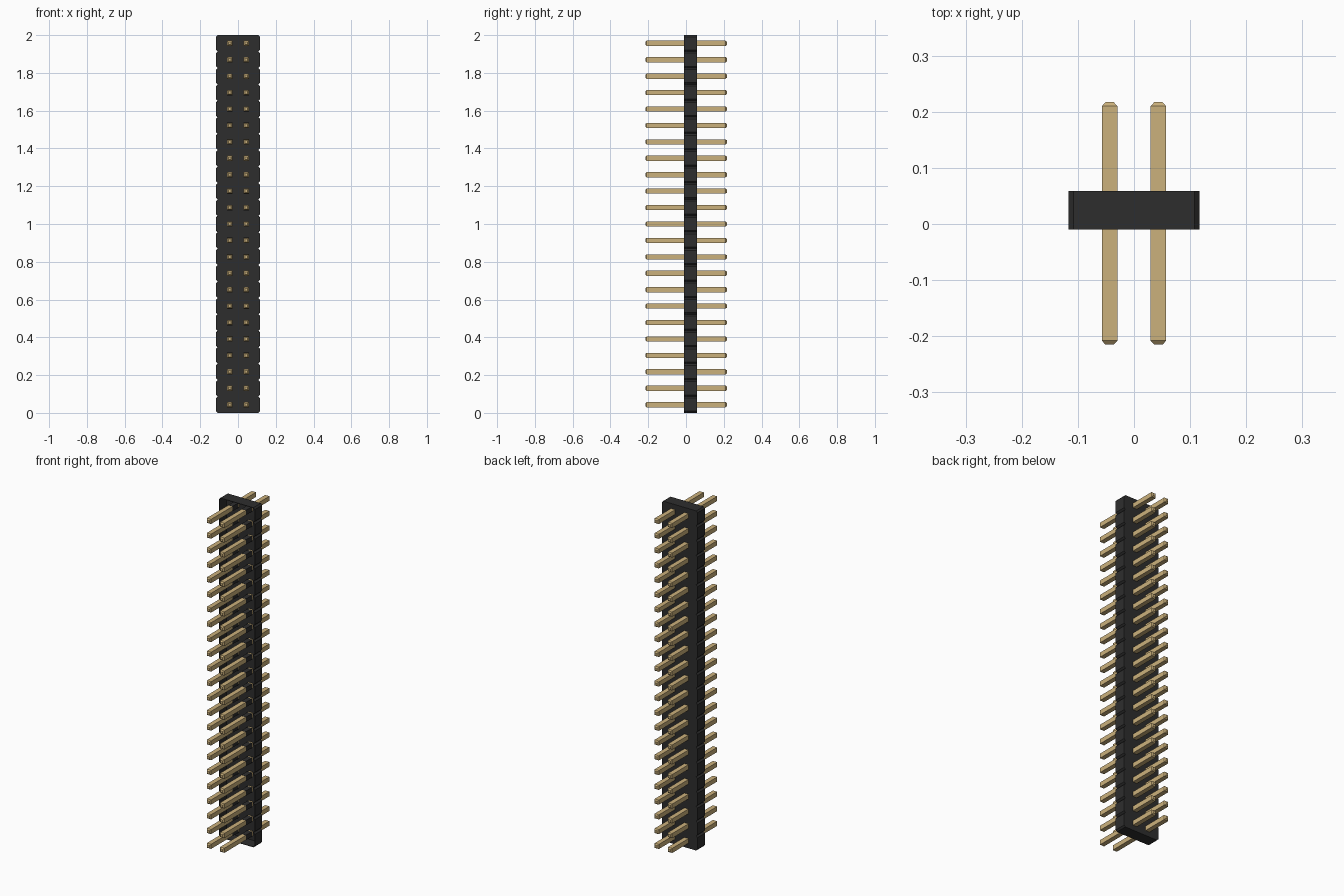
import bpy, bmesh

cube = bpy.data.objects.get("Cube")
if cube:
    bpy.data.objects.remove(cube, do_unlink=True)

ROWS = 23
PITCH = 2.0 / ROWS
HALF_W = 0.1165          # housing half width
NOTCH = 0.0087           # chamfer between neighbouring rows
FRONT, BACK = -0.01, 0.059


def material(name, rgb, rough):
    m = bpy.data.materials.new(name)
    m.use_nodes = True
    m.diffuse_color = (*rgb, 1)
    bsdf = m.node_tree.nodes["Principled BSDF"]
    bsdf.inputs["Base Color"].default_value = (*rgb, 1)
    bsdf.inputs["Roughness"].default_value = rough
    return m


black = material("black plastic", (0.027, 0.027, 0.027), 0.6)
gold = material("gold metal", (0.60, 0.44, 0.20), 0.5)


def finish(bm, name, mat):
    bmesh.ops.recalc_face_normals(bm, faces=bm.faces)
    mesh = bpy.data.meshes.new(name)
    bm.to_mesh(mesh)
    bm.free()
    mesh.materials.append(mat)
    obj = bpy.data.objects.new(name, mesh)
    bpy.context.collection.objects.link(obj)
    return obj


def square_bar(bm, x, z, profile):
    """Square bar along y; profile is a list of (y, half width)."""
    rings = [[bm.verts.new((x + sx * h, y, z + sz * h))
              for sx, sz in ((-1, -1), (1, -1), (1, 1), (-1, 1))]
             for y, h in profile]
    for a, b in zip(rings, rings[1:]):
        for i in range(4):
            j = (i + 1) % 4
            bm.faces.new((a[i], a[j], b[j], b[i]))
    bm.faces.new(rings[0])
    bm.faces.new(rings[-1])


def bar_grid(name, mat, profile):
    bm = bmesh.new()
    for row in range(ROWS):
        for side in (-1, 1):
            square_bar(bm, side * PITCH / 2, (row + 0.5) * PITCH, profile)
    return finish(bm, name, mat)


# Housing: notched outline swept from back to front, closed at the back
edge = [(HALF_W - NOTCH, 0)]
for row in range(ROWS):
    z0, z1 = row * PITCH, (row + 1) * PITCH
    edge += [(HALF_W, z0 + NOTCH), (HALF_W, z1 - NOTCH), (HALF_W - NOTCH, z1)]
outline = edge + [(-x, z) for x, z in reversed(edge)]

bm = bmesh.new()
front = [bm.verts.new((x, FRONT, z)) for x, z in outline]
back = [bm.verts.new((x, BACK, z)) for x, z in outline]
n = len(outline)
for i in range(n):
    j = (i + 1) % n
    bm.faces.new((front[i], front[j], back[j], back[i]))
# Back wall as one clean strip per row: core plus the two chamfered tabs
m = len(edge)
for row in range(ROWS):
    k = 3 * row
    right = [back[k + i] for i in range(4)]
    left = [back[n - 1 - k - i] for i in range(4)]
    bm.faces.new(right + left[::-1])
housing = finish(bm, "housing", black)
wall = housing.modifiers.new("wall", 'SOLIDIFY')
wall.thickness = 0.003
wall.offset = -1

# Moulded sleeves that hold the pins inside the housing
bar_grid("pin_sleeves", black, [(FRONT + 0.001, 0.0145), (0.046, 0.0145)])

# Pins with tapered tips at both ends
bar_grid("pins", gold, [(-0.215, 0.0075), (-0.208, 0.0137),
                        (0.210, 0.0137), (0.217, 0.0075)])
